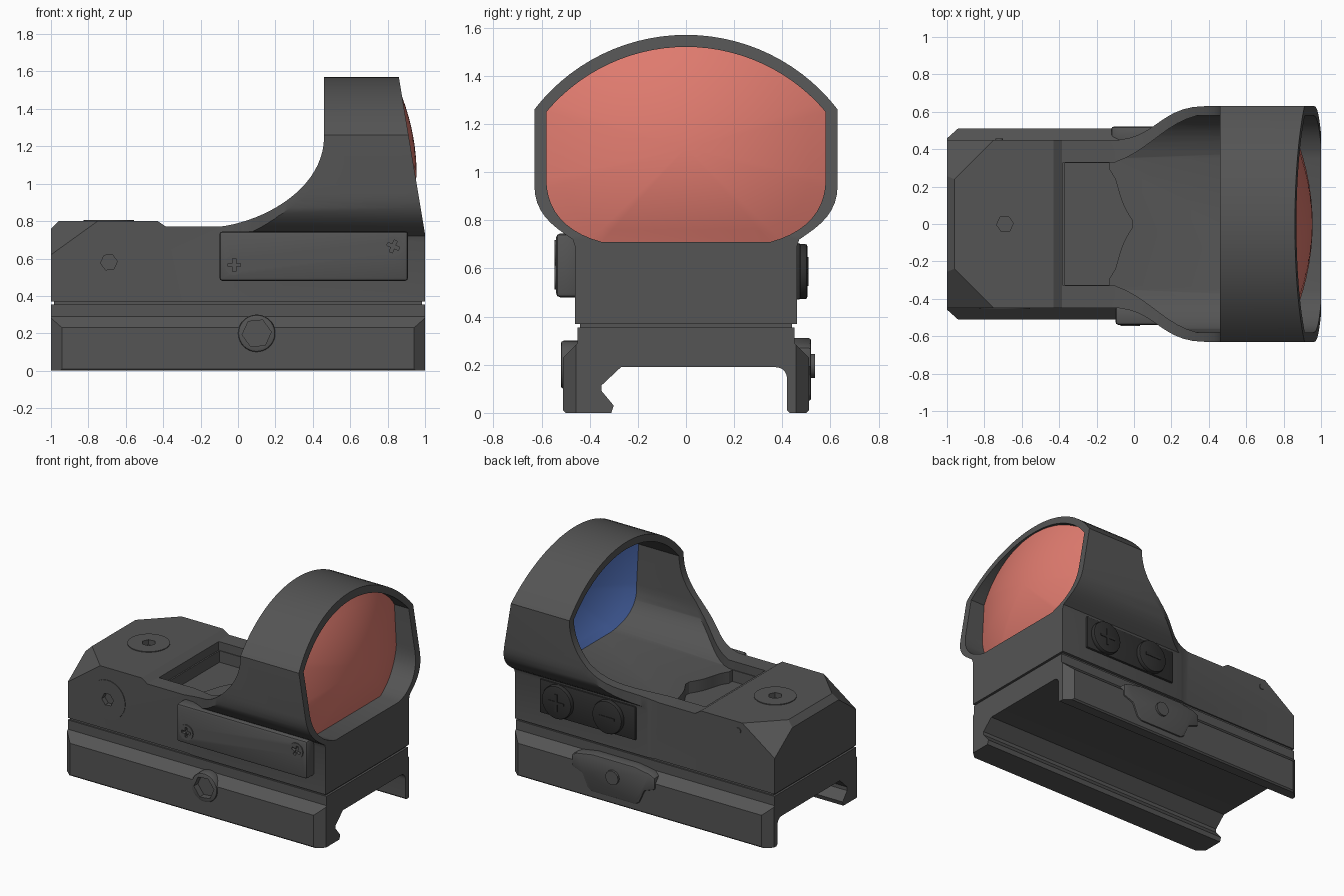
import bpy, bmesh, math
from mathutils import Vector, Matrix

if "Cube" in bpy.data.objects:
    bpy.data.objects.remove(bpy.data.objects["Cube"])


def material(name, rgb):
    m = bpy.data.materials.new(name)
    m.use_nodes = True
    m.diffuse_color = (*rgb, 1)
    m.node_tree.nodes["Principled BSDF"].inputs["Base Color"].default_value = (*rgb, 1)
    return m


GREY = material("dark grey metal", (0.09, 0.09, 0.09))
BLACK = material("black rubber", (0.03, 0.03, 0.03))
RED = material("red lens coating", (0.75, 0.2, 0.16))
BLUE = material("blue lens coating", (0.1, 0.2, 0.6))


def make(name, bm):
    bmesh.ops.recalc_face_normals(bm, faces=bm.faces)
    mesh = bpy.data.meshes.new(name)
    bm.to_mesh(mesh)
    bm.free()
    ob = bpy.data.objects.new(name, mesh)
    bpy.context.collection.objects.link(ob)
    return ob


def prism(name, pts, axis, a, b):
    """Extrude a 2D outline from a to b along one axis."""
    place = {"X": lambda p, t: (t, *p), "Y": lambda p, t: (p[0], t, p[1]),
             "Z": lambda p, t: (*p, t)}[axis]
    bm = bmesh.new()
    lo, hi = ([bm.verts.new(place(p, t)) for p in pts] for t in (a, b))
    bm.faces.new(lo)
    bm.faces.new(hi)
    n = len(pts)
    for i in range(n):
        j = (i + 1) % n
        bm.faces.new((lo[i], lo[j], hi[j], hi[i]))
    return make(name, bm)


def activate(ob):
    bpy.ops.object.select_all(action="DESELECT")
    ob.select_set(True)
    bpy.context.view_layer.objects.active = ob


def boolean(ob, other, op="DIFFERENCE", keep=False):
    activate(ob)
    mod = ob.modifiers.new("cut", "BOOLEAN")
    mod.operation, mod.object, mod.solver = op, other, "EXACT"
    bpy.ops.object.modifier_apply(modifier=mod.name)
    if not keep:
        bpy.data.objects.remove(other)


def bevel(ob, width, segments=2):
    activate(ob)
    mod = ob.modifiers.new("bevel", "BEVEL")
    mod.width, mod.segments, mod.limit_method = width, segments, "ANGLE"
    bpy.ops.object.modifier_apply(modifier=mod.name)
    return ob


def finish(ob, mat):
    ob.data.materials.clear()
    ob.data.materials.append(mat)
    activate(ob)
    bpy.ops.object.shade_smooth_by_angle(angle=math.radians(30))
    return ob


def bez(a, b, c, d, n=10):
    out = []
    for i in range(n + 1):
        t = i / n
        w = ((1 - t) ** 3, 3 * t * (1 - t) ** 2, 3 * t * t * (1 - t), t ** 3)
        out.append(tuple(sum(k * p[q] for k, p in zip(w, (a, b, c, d))) for q in (0, 1)))
    return out


def arch(w, z, top, n=14):
    """Circular arc from (w, z) up to the crown at (0, top)."""
    h = top - z
    r = (w * w + h * h) / (2 * h)
    start = math.asin(w / r)
    return [(r * math.sin(start * (1 - i / n)), top - r + r * math.cos(start * (1 - i / n)))
            for i in range(n + 1)]


def mirror_x(half):
    return half + [(-x, z) for x, z in reversed(half) if abs(x) > 1e-6]


def mirror_y(half):
    return half + [(x, -y) for x, y in reversed(half)]


def circle(x, y, r, n=40, turn=0):
    return [(x + r * math.cos(turn + math.tau * i / n), y + r * math.sin(turn + math.tau * i / n))
            for i in range(n)]


def rect(x0, x1, y0, y1):
    return [(x0, y0), (x1, y0), (x1, y1), (x0, y1)]


# Housing and hood: side outline, cross-section and plan intersected
side = [(-1, 0.37), (-1, 0.76), (-0.96, 0.8), (-0.43, 0.8), (-0.385, 0.77)]
side += bez((-0.1, 0.77), (0.15, 0.8), (0.46, 0.98), (0.46, 1.25), 20)
side += [(0.46, 1.6), (0.855, 1.6), (1, 0.73), (1, 0.37)]
section = [(0.46, 0.2), (0.46, 0.69)] + bez((0.47, 0.72), (0.56, 0.78), (0.63, 0.83), (0.63, 0.95), 8)
section = mirror_x(section + arch(0.63, 1.26, 1.57))
plan = mirror_y([(-1.1, 0.45)] + bez((-0.08, 0.45), (0.12, 0.47), (0.15, 0.63), (0.38, 0.63)) + [(1.1, 0.63)])
housing = prism("housing", side, "Y", -0.8, 0.8)
boolean(housing, prism("section", section, "X", -1.3, 1.3), "INTERSECT")
boolean(housing, prism("plan", plan, "Z", 0, 2), "INTERSECT")

# Open tunnel through the hood
opening = bez((0.35, 0.71), (0.5, 0.75), (0.58, 0.84), (0.58, 0.97)) + arch(0.58, 1.25, 1.52)
opening = mirror_x(opening)
inner = mirror_y([(-0.38, 0.33)] + bez((-0.1, 0.33), (0.1, 0.4), (0.18, 0.57), (0.4, 0.59)) + [(1.2, 0.59)])
tunnel = prism("tunnel", opening, "X", -0.6, 1.3)
boolean(tunnel, prism("inner_plan", inner, "Z", 0.5, 2), "INTERSECT")
boolean(housing, tunnel)

# Emitter pocket with a wavy front edge
wave = [(-0.37, 0.325), (-0.13, 0.325), (-0.13, 0.29)] + bez((-0.1, 0.24), (-0.06, 0.1), (-0.06, 0.1), (-0.01, 0.02), 6)
boolean(housing, prism("pocket", mirror_y(wave), "Z", 0.63, 0.9))

# Sloping facets on the two rear top corners
for s in (1, -1):
    p = [Vector(v) for v in ((-1, 0.2 * s, 0.8), (-0.75, 0.45 * s, 0.8), (-1, 0.45 * s, 0.62))]
    g = sum(p, Vector()) / 3
    bm = bmesh.new()
    for v in [g + 3 * (q - g) for q in p] + [g + Vector((-0.4, 0.4 * s, 0.55))]:
        bm.verts.new(v)
    bmesh.ops.convex_hull(bm, input=bm.verts)
    boolean(housing, make("facet", bm))

# Rail mount with clamp claw
left = [(-0.45, 0.355), (-0.45, 0.29), (-0.51, 0.23), (-0.51, 0.01), (-0.5, 0), (-0.31, 0), (-0.3, 0.03),
        (-0.35, 0.09), (-0.35, 0.115), (-0.27, 0.19)]
right = bez((0.37, 0.19), (0.4, 0.19), (0.42, 0.17), (0.42, 0.14), 5)
right += [(0.42, 0.01), (0.43, 0), (0.5, 0), (0.51, 0.01), (0.51, 0.23), (0.45, 0.29), (0.45, 0.355)]
mount = prism("rail_mount", left + right, "X", -1, 1)
corners = mirror_y([(-1.02, 0.44), (-0.93, 0.52), (0.93, 0.52), (1.02, 0.44)])
boolean(mount, prism("mount_plan", corners, "Z", -0.1, 0.5), "INTERSECT")
seam = finish(prism("seam_filler", rect(-0.985, 0.985, -0.44, 0.44), "Z", 0.34, 0.38), GREY)

# Flush caps and clamp screw with hex sockets
for name, axis, at, r, hex_r, span, depth, host in (
        ("side_cap", "Y", (-0.69, 0.58), 0.135, 0.045, (-0.454, -0.4), (-0.5, -0.42), housing),
        ("top_cap", "Z", (-0.69, 0), 0.135, 0.045, (0.75, 0.805), (0.77, 0.85), housing),
        ("clamp_screw", "Y", (0.1, 0.2), 0.1, 0.078, (-0.52, -0.44), (-0.6, -0.475), mount)):
    cap = prism(name, circle(*at, r), axis, *span)
    if name == "clamp_screw":
        bevel(cap, 0.012)
    socket = prism("socket", circle(*at, hex_r, 6, 0.1), axis, *depth)
    boolean(cap, socket, keep=True)
    boolean(host, socket)
    finish(cap, GREY)
finish(housing, GREY)
finish(mount, GREY)

# Battery cover with cross-head screws
cover = bevel(prism("battery_cover", rect(-0.1, 0.91, 0.48, 0.745), "Y", -0.54, -0.44), 0.018)
for x, z, turn in ((-0.02, 0.565, 0), (0.83, 0.665, 0.4)):
    screw = prism("cover_screw", circle(x, z, 0.053, 28), "Y", -0.546, -0.5)
    for k in (0, 1):
        bar = prism("slot", rect(-0.034, 0.034, -0.009, 0.009), "Y", -0.6, -0.525)
        bar.data.transform(Matrix.Translation((x, 0, z)) @ Matrix.Rotation(turn + k * math.pi / 2, 4, "Y"))
        boolean(cover, bar, keep=True)
        boolean(screw, bar)
    finish(screw, GREY)
finish(cover, GREY)

# Button pad with plus and minus buttons
finish(bevel(prism("button_pad", rect(0.06, 0.8, 0.47, 0.705), "Y", 0.44, 0.475), 0.008), BLACK)
for x, name in ((0.65, "plus"), (0.26, "minus")):
    finish(bevel(prism(name + "_button", circle(x, 0.587, 0.115), "Y", 0.46, 0.505), 0.012), BLACK)
    finish(prism(name + "_bar", rect(x - 0.06, x + 0.06, 0.578, 0.596), "Y", 0.5, 0.509), BLACK)
    if name == "plus":
        finish(prism("plus_upright", rect(x - 0.009, x + 0.009, 0.527, 0.647), "Y", 0.5, 0.509), BLACK)

# Clamp plate, its nut and the small side pin
plate = [(0.16, 0.31), (0.28, 0.29), (0.32, 0.27), (0.32, 0.19), (0.24, 0.16), (0.2, 0.07), (0.17, 0.05)]
plate = [(0.2 + x, z) for x, z in mirror_x(plate)]
finish(bevel(prism("clamp_plate", plate, "Y", 0.43, 0.52), 0.01), GREY)
finish(prism("clamp_nut", circle(0.2, 0.195, 0.05, 12), "Y", 0.5, 0.535), GREY)
finish(prism("side_pin", circle(-0.72, 0.74, 0.02, 16), "Y", 0.43, 0.456), GREY)

# Domed lens, red outside and blue inside
bm = bmesh.new()
rings, count, mid = 8, len(opening), 1.1
edges = []
for back in (0, 0.03):
    def spot(y, z):
        return bm.verts.new((0.955 - back - 0.4 * y * y - 0.45 * (z - 1.05) ** 2, y, z))
    hub = spot(0, mid)
    grid = [[spot(y * k / rings, mid + (z - mid) * k / rings) for y, z in opening] for k in range(1, rings + 1)]
    for i in range(count):
        j = (i + 1) % count
        faces = [bm.faces.new((hub, grid[0][i], grid[0][j]))]
        faces += [bm.faces.new((a[i], b[i], b[j], a[j])) for a, b in zip(grid, grid[1:])]
        for f in faces:
            f.material_index = 1 if back else 0
    edges.append(grid[-1])
for i in range(count):
    j = (i + 1) % count
    bm.faces.new((edges[0][i], edges[0][j], edges[1][j], edges[1][i]))
lens = make("lens", bm)
lens.data.materials.append(RED)
lens.data.materials.append(BLUE)
activate(lens)
bpy.ops.object.shade_smooth_by_angle(angle=math.radians(30))
